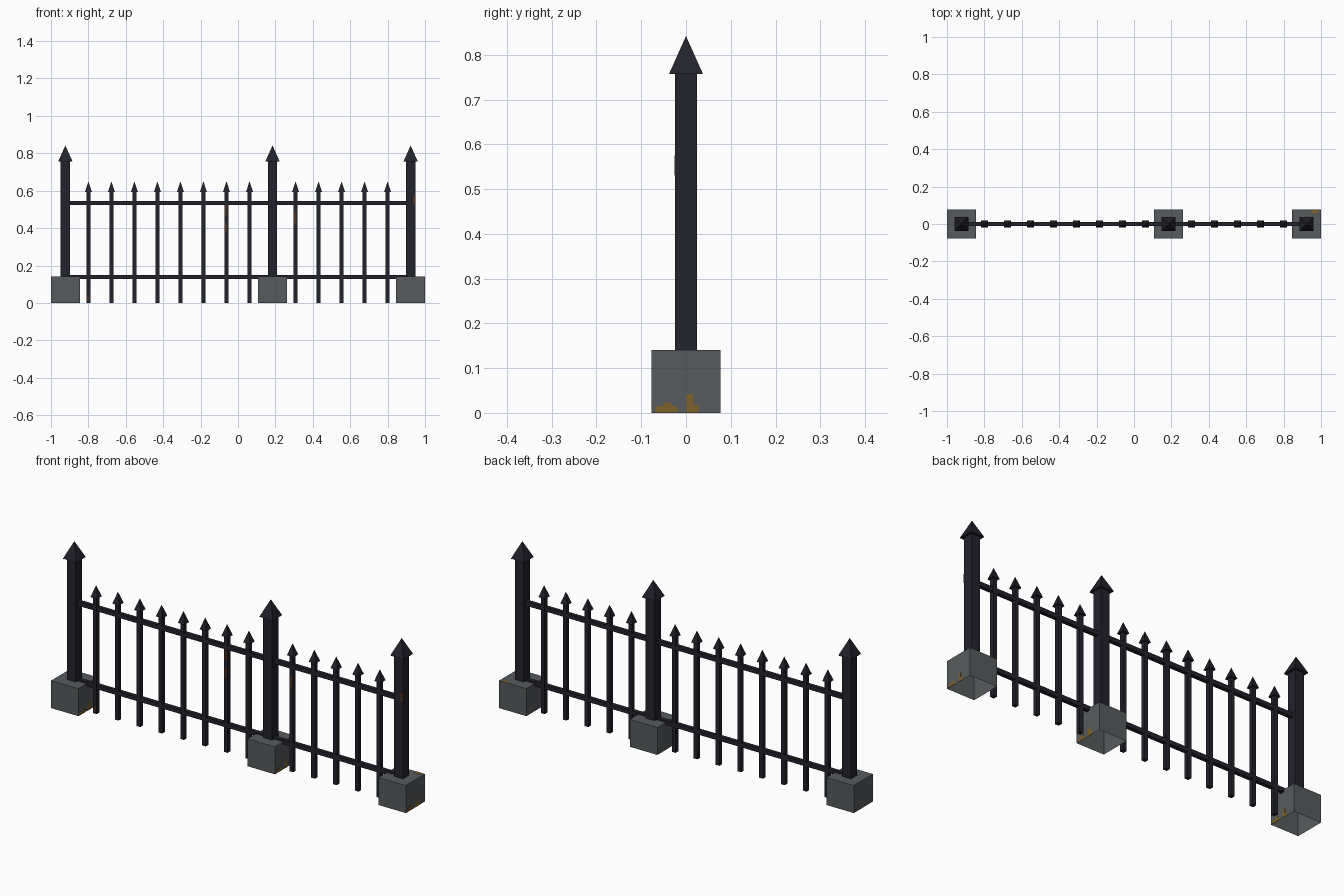
import bpy, bmesh
from mathutils import Vector

cube = bpy.data.objects.get("Cube")
if cube:
    bpy.data.objects.remove(cube, do_unlink=True)


def material(name, rgb):
    m = bpy.data.materials.new(name)
    m.use_nodes = True
    m.diffuse_color = (*rgb, 1)
    node = m.node_tree.nodes["Principled BSDF"]
    node.inputs["Base Color"].default_value = (*rgb, 1)
    node.inputs["Roughness"].default_value = 0.8
    return m


IRON = material("dark_iron", (0.016, 0.016, 0.025))
STONE = material("grey_stone", (0.095, 0.105, 0.11))
OCHRE = material("ochre_stain", (0.21, 0.12, 0.025))
RUST = material("brown_rust", (0.075, 0.03, 0.014))


def finish(name, bm, mat):
    mesh = bpy.data.meshes.new(name)
    bm.to_mesh(mesh)
    bm.free()
    mesh.materials.append(mat)
    obj = bpy.data.objects.new(name, mesh)
    bpy.context.collection.objects.link(obj)
    return obj


def box(name, lo, hi, mat, open_bottom=False):
    bm = bmesh.new()
    bmesh.ops.create_cube(bm, size=1)
    lo, hi = Vector(lo), Vector(hi)
    bmesh.ops.scale(bm, vec=hi - lo, verts=bm.verts)
    bmesh.ops.translate(bm, vec=(lo + hi) / 2, verts=bm.verts)
    if open_bottom:
        bm.normal_update()
        under = [f for f in bm.faces if f.normal.z < -0.5]
        bmesh.ops.delete(bm, geom=under, context='FACES')
    return finish(name, bm, mat)


def spike(name, x, half, z0, z1, mat):
    """Four-sided point with a flat underside."""
    bm = bmesh.new()
    ring = [bm.verts.new((x + i * half, j * half, z0))
            for i, j in ((-1, -1), (1, -1), (1, 1), (-1, 1))]
    tip = bm.verts.new((x, 0, z1))
    bm.faces.new(ring[::-1])
    for a, b in zip(ring, ring[1:] + ring[:1]):
        bm.faces.new((a, b, tip))
    return finish(name, bm, mat)


def upright(name, x, half, z0, z1, cap_half, tip):
    box(name, (x - half, -half, z0), (x + half, half, z1), IRON)
    spike(name + "_spike", x, cap_half, z1, tip, IRON)


END = 0.923
STEP = 2 * END / 15
BASE = 0.077

# Posts on hollow stone footings, pickets evenly spaced between them
for k in range(16):
    x = -END + k * STEP
    if k in (0, 9, 15):
        upright(f"post_{k}", x, 0.025, 0.14, 0.757, 0.038, 0.842)
        box(f"footing_{k}", (x - BASE, -BASE, 0), (x + BASE, BASE, 0.14), STONE, True)
        # Stains low on the side wall, showing through to the inside
        for n, (y0, y1, top) in enumerate(((-0.068, -0.02, 0.015), (-0.05, -0.032, 0.023),
                                           (0.0, 0.028, 0.018), (0.0, 0.016, 0.042))):
            box(f"footing_{k}_stain_{n}", (x + BASE - 0.001, y0, 0),
                (x + BASE + 0.001, y1, top), OCHRE)
    else:
        upright(f"picket_{k}", x, 0.0105, 0, 0.592, 0.019, 0.65)

# Rails
for name, z in (("lower_rail", 0.138), ("upper_rail", 0.535)):
    box(name, (-END, -0.01, z - 0.011), (END, 0.01, z + 0.011), IRON)

# Rust flecks on a few pickets
for k, z0, z1 in ((1, 0.01, 0.04), (7, 0.38, 0.43), (7, 0.47, 0.52), (10, 0.42, 0.49)):
    x = -END + k * STEP
    box(f"rust_fleck_{k}", (x - 0.007, -0.0115, z0), (x + 0.004, -0.0095, z1), RUST)
box("post_rust", (END + 0.012, -0.026, 0.53), (END + 0.026, -0.024, 0.575), RUST)
box("footing_top_stain", (0.95, 0.06, 0.139), (0.985, BASE, 0.141), OCHRE)
